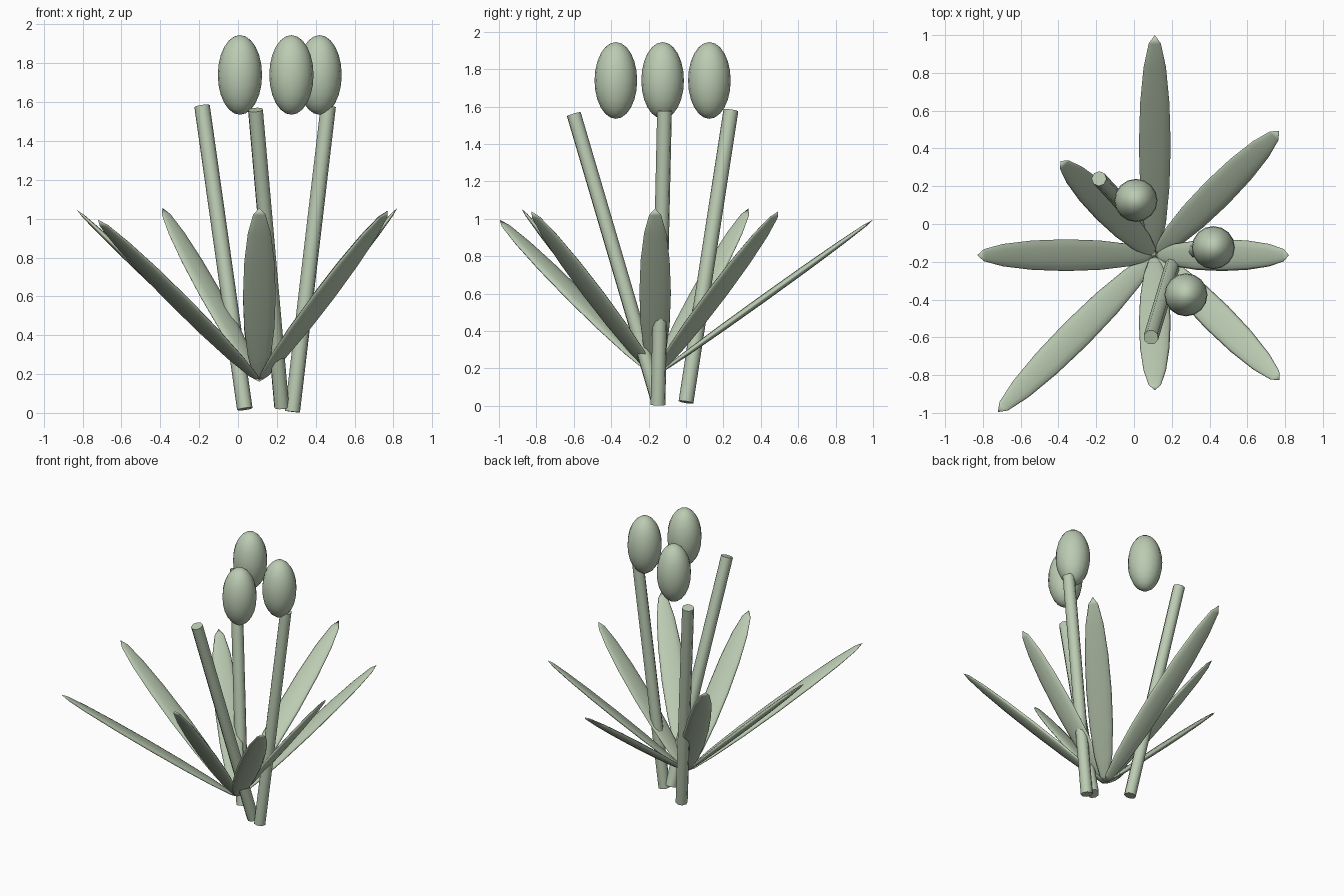
import bpy
import math
from mathutils import Vector, Matrix

if "Cube" in bpy.data.objects:
    bpy.data.objects.remove(bpy.data.objects["Cube"])


def place(obj, name, start, end):
    """Lay the object's local z along start-end, local y kept horizontal."""
    start, end = Vector(start), Vector(end)
    z = (end - start).normalized()
    y = Vector((-z.y, z.x, 0)).normalized()
    x = y.cross(z)
    rot = Matrix((x, y, z)).transposed().to_4x4()
    obj.name = name
    obj.matrix_world = Matrix.Translation((start + end) / 2) @ rot


def ellipsoid(radii, segments, rings):
    bpy.ops.mesh.primitive_uv_sphere_add(segments=segments, ring_count=rings, radius=1)
    obj = bpy.context.object
    obj.data.transform(Matrix.Diagonal((*radii, 1)))
    bpy.ops.object.shade_smooth()
    return obj


# Flower heads: upright ovals
for i, (x, y) in enumerate([(0.01, 0.125), (0.42, -0.125), (0.275, -0.375)]):
    head = ellipsoid((0.114, 0.114, 0.205), 16, 12)
    head.name = f"flower_head_{i + 1}"
    head.location = (x, y, 1.74)

# Stems: leaning rods
stems = [((0.035, 0.0, 0.02), (-0.185, 0.24, 1.58)),
         ((0.225, -0.15, 0.03), (0.09, -0.6, 1.56)),
         ((0.28, -0.15, 0.006), (0.465, -0.115, 1.58))]
for i, (a, b) in enumerate(stems):
    length = (Vector(b) - Vector(a)).length
    bpy.ops.mesh.primitive_cylinder_add(vertices=8, radius=0.04, depth=length)
    stem = bpy.context.object
    bpy.ops.object.shade_smooth_by_angle(angle=math.radians(50))
    place(stem, f"stem_{i + 1}", a, b)

# Leaves: flattened pointed ovals fanning out of one base, (angle, reach, tip height)
base = Vector((0.11, -0.165, 0.16))
leaves = [(0, 0.71, 1.055), (45, 0.93, 1.04), (90, 1.165, 0.995), (135, 0.705, 1.055),
          (180, 0.94, 1.045), (225, 1.175, 0.995), (270, 0.715, 1.055), (315, 0.935, 1.04)]
for i, (angle, reach, height) in enumerate(leaves):
    a = math.radians(angle)
    tip = Vector((base.x + reach * math.cos(a), base.y + reach * math.sin(a), height))
    leaf = ellipsoid((0.02, 0.084, (tip - base).length / 2), 12, 8)
    place(leaf, f"leaf_{i + 1}", base, tip)

# One soft green for everything
green = bpy.data.materials.new("leaf_green")
green.diffuse_color = (0.50, 0.60, 0.45, 1)
green.use_nodes = True
green.node_tree.nodes["Principled BSDF"].inputs["Base Color"].default_value = green.diffuse_color
for obj in bpy.data.objects:
    obj.data.materials.append(green)
